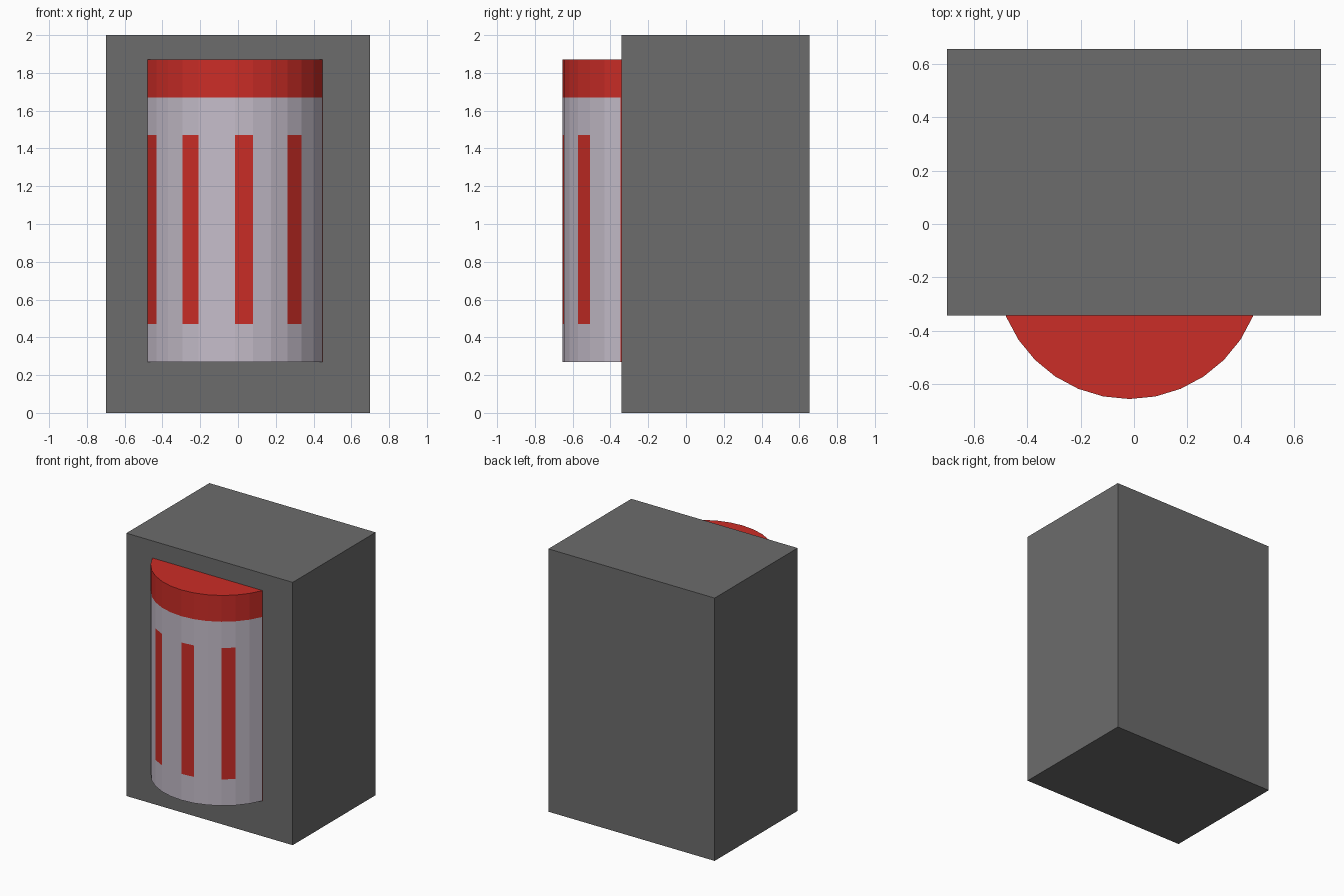
import bpy, bmesh, math

if "Cube" in bpy.data.objects:
    bpy.data.objects.remove(bpy.data.objects["Cube"])


def material(name, rgb):
    m = bpy.data.materials.new(name)
    m.diffuse_color = (*rgb, 1)
    m.use_nodes = True
    m.node_tree.nodes["Principled BSDF"].inputs["Base Color"].default_value = m.diffuse_color
    return m


dark = material("dark_grey", (0.15, 0.15, 0.15))
pale = material("pale_lilac", (0.56, 0.51, 0.59))
red = material("red", (0.6, 0.026, 0.02))


def add_object(name, bm, mats):
    bmesh.ops.recalc_face_normals(bm, faces=bm.faces)
    mesh = bpy.data.meshes.new(name)
    bm.to_mesh(mesh)
    bm.free()
    for m in mats:
        mesh.materials.append(m)
    ob = bpy.data.objects.new(name, mesh)
    bpy.context.collection.objects.link(ob)
    return ob


# Cabinet block
bm = bmesh.new()
bmesh.ops.create_cube(bm, size=1)
for v in bm.verts:
    v.co = (v.co.x * 1.4, v.co.y * 0.997 + 0.1565, (v.co.z + 0.5) * 2)
add_object("cabinet", bm, [dark])

# Round can set into the cabinet front: lid band on top, stripe on every third side
SIDES, RADIUS, CX, CY = 32, 0.5, -0.017, -0.155
LEVELS = [0.27, 0.47, 1.47, 1.67, 1.87]
bm = bmesh.new()
rings = []
for z in LEVELS:
    ring = []
    for i in range(SIDES):
        a = 2 * math.pi * i / SIDES
        ring.append(bm.verts.new((CX + RADIUS * math.sin(a), CY - RADIUS * math.cos(a), z)))
    rings.append(ring)
for band in range(len(LEVELS) - 1):
    for i in range(SIDES):
        j = (i + 1) % SIDES
        f = bm.faces.new((rings[band][i], rings[band][j], rings[band + 1][j], rings[band + 1][i]))
        side = i if i < SIDES // 2 else i - SIDES
        stripe = side % 3 == 0 and (band == 1 or side == 6)
        f.material_index = 1 if band == 3 or stripe else 0
bm.faces.new(rings[0])
bm.faces.new(rings[-1]).material_index = 1
add_object("striped_can", bm, [pale, red])
